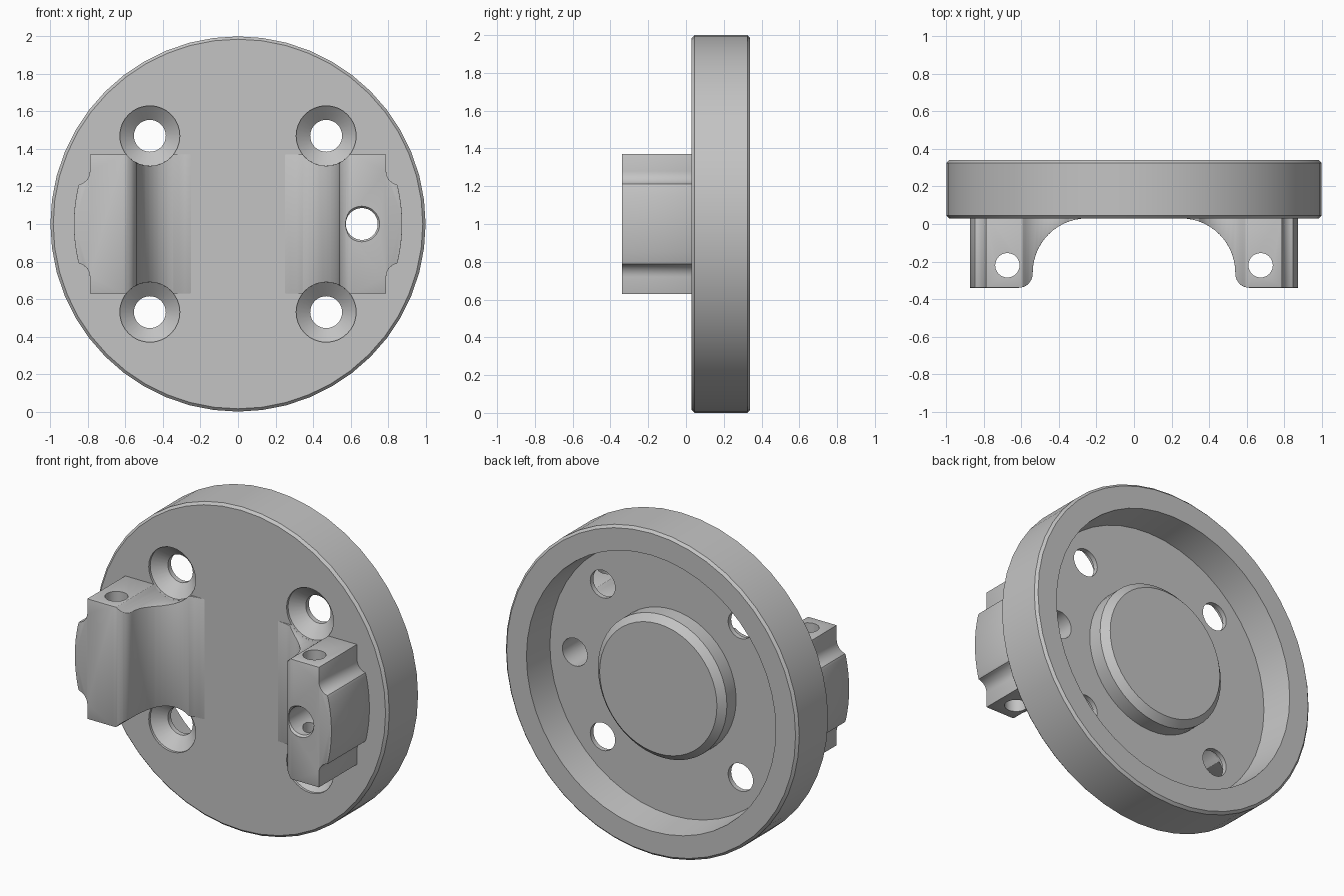
import bpy, bmesh
from math import sin, cos, pi, radians
from mathutils import Vector

cube = bpy.data.objects.get("Cube")
if cube:
    bpy.data.objects.remove(cube, do_unlink=True)

grey = bpy.data.materials.new("cast grey")
grey.use_nodes = True
grey.diffuse_color = (0.55, 0.55, 0.55, 1)
grey.node_tree.nodes["Principled BSDF"].inputs["Base Color"].default_value = (0.55, 0.55, 0.55, 1)


def finish(name, bm):
    bmesh.ops.recalc_face_normals(bm, faces=bm.faces[:])
    mesh = bpy.data.meshes.new(name)
    bm.to_mesh(mesh)
    bm.free()
    mesh.materials.append(grey)
    obj = bpy.data.objects.new(name, mesh)
    bpy.context.collection.objects.link(obj)
    return obj


def lathe(name, profile, centre=(0, 0, 1), sides=32, axis="y"):
    """Closed solid from (radius, position) pairs; both ends lie on the axis."""
    bm = bmesh.new()
    rings = []
    for r, h in profile:
        ring = []
        for i in range(sides if r else 1):
            a = 2 * pi * i / sides
            p = (r * cos(a), h, r * sin(a)) if axis == "y" else (r * cos(a), r * sin(a), h)
            ring.append(bm.verts.new(Vector(centre) + Vector(p)))
        rings.append(ring)
    # Flat discs at each end, quads between the rings
    for a, b in zip(rings[1:-1], rings[2:-1]):
        for i in range(sides):
            j = (i + 1) % sides
            bm.faces.new((a[i], a[j], b[j], b[i]))
    bm.faces.new(rings[1])
    bm.faces.new(rings[-2])
    bmesh.ops.delete(bm, geom=rings[0] + rings[-1], context="VERTS")
    return finish(name, bm)


def prism(name, points, low, high, axis):
    bm = bmesh.new()
    place = (lambda p, h: (p[0], h, p[1])) if axis == "y" else (lambda p, h: (p[0], p[1], h))
    face = bm.faces.new([bm.verts.new(place(p, low)) for p in points])
    out = bmesh.ops.extrude_face_region(bm, geom=[face])
    shift = Vector(place((0, 0), high - low))
    bmesh.ops.translate(bm, vec=shift, verts=[g for g in out["geom"] if isinstance(g, bmesh.types.BMVert)])
    return finish(name, bm)


def arc(cx, cy, r, start, end, steps):
    angles = [radians(start + (end - start) * i / steps) for i in range(steps + 1)]
    return [(cx + r * cos(a), cy + r * sin(a)) for a in angles]


def boolean(obj, cutter, operation="DIFFERENCE"):
    mod = obj.modifiers.new("cut", "BOOLEAN")
    mod.operation, mod.object, mod.solver = operation, cutter, "EXACT"


def bake(obj):
    deps = bpy.context.evaluated_depsgraph_get()
    mesh = bpy.data.meshes.new_from_object(obj.evaluated_get(deps))
    obj.modifiers.clear()
    obj.data = mesh
    bpy.ops.object.select_all(action="DESELECT")
    obj.select_set(True)
    bpy.context.view_layer.objects.active = obj
    bpy.ops.object.shade_smooth_by_angle(angle=radians(28))


FRONT, FLOOR, BACK = 0.03, 0.14, 0.34

# Round flange with a hollow back and a raised centre boss
flange = lathe("flange", [
    (0, FRONT), (0.985, FRONT), (1, FRONT + 0.015), (1, BACK - 0.015), (0.985, BACK),
    (0.85, BACK), (0.83, FLOOR), (0.44, FLOOR), (0.44, 0.23), (0.4, 0.27), (0, 0.27)], sides=48)

# Cutters: four countersunk screw holes and one locating hole
cutters = []
for sx in (-1, 1):
    for sz in (-1, 1):
        cutters.append(lathe("screw_hole_cutter", [
            (0, -0.1), (0.16, -0.1), (0.16, 0.045), (0.085, 0.11), (0.085, 0.5), (0, 0.5)],
            (0.47 * sx, 0, 1 + 0.47 * sz)))
locating = lathe("locating_hole_cutter", [
    (0, -0.5), (0.095, -0.5), (0.095, -0.338), (0.085, -0.325), (0.085, 0.5), (0, 0.5)], (0.66, 0, 1))
cutters.append(locating)
for c in cutters:
    boolean(flange, c)

# Clamp ears: curved saddle profile trimmed by a notched front outline
saddle = (arc(0.25, -0.26, 0.29, 90, 0, 14) + arc(0.615, -0.265, 0.075, 180, 270, 8)
          + [(1, -0.34), (1, 0.06), (0.25, 0.06)])
upper = ([(0.2, 0.37)] + arc(0.47, 0.47, 0.16, 218.7, 321.3, 12) + [(0.79, 0.37)]
         + arc(0.86, 0.28, 0.07, 180, 260, 7) + arc(0, 0, 0.875, 13, 0, 4))
outline = upper + [(x, -z) for x, z in reversed(upper[:-1])]

ears = []
for side, s in (("left", 1), ("right", -1)):
    ear = prism(side + "_clamp_ear", [(s * x, y) for x, y in saddle], 0.5, 1.5, "z")
    trim = prism("outline_cutter", [(s * x, 1 + z) for x, z in outline], -0.5, 0.3, "y")
    boolean(ear, trim, "INTERSECT")
    bevel = ear.modifiers.new("soft edges", "BEVEL")
    bevel.width, bevel.segments = 0.012, 2
    bevel.limit_method, bevel.angle_limit = "ANGLE", radians(40)
    # Cross bolt hole running up through the ear
    bolt = lathe("bolt_hole_cutter", [(0, 0.4), (0.065, 0.4), (0.065, 1.6), (0, 1.6)],
                 (s * 0.675, -0.22, 0), axis="z")
    boolean(ear, bolt)
    if s == 1:
        boolean(ear, locating)
    cutters += [trim, bolt]
    ears.append(ear)

for part in [flange] + ears:
    bake(part)
for c in cutters:
    bpy.data.objects.remove(c, do_unlink=True)
